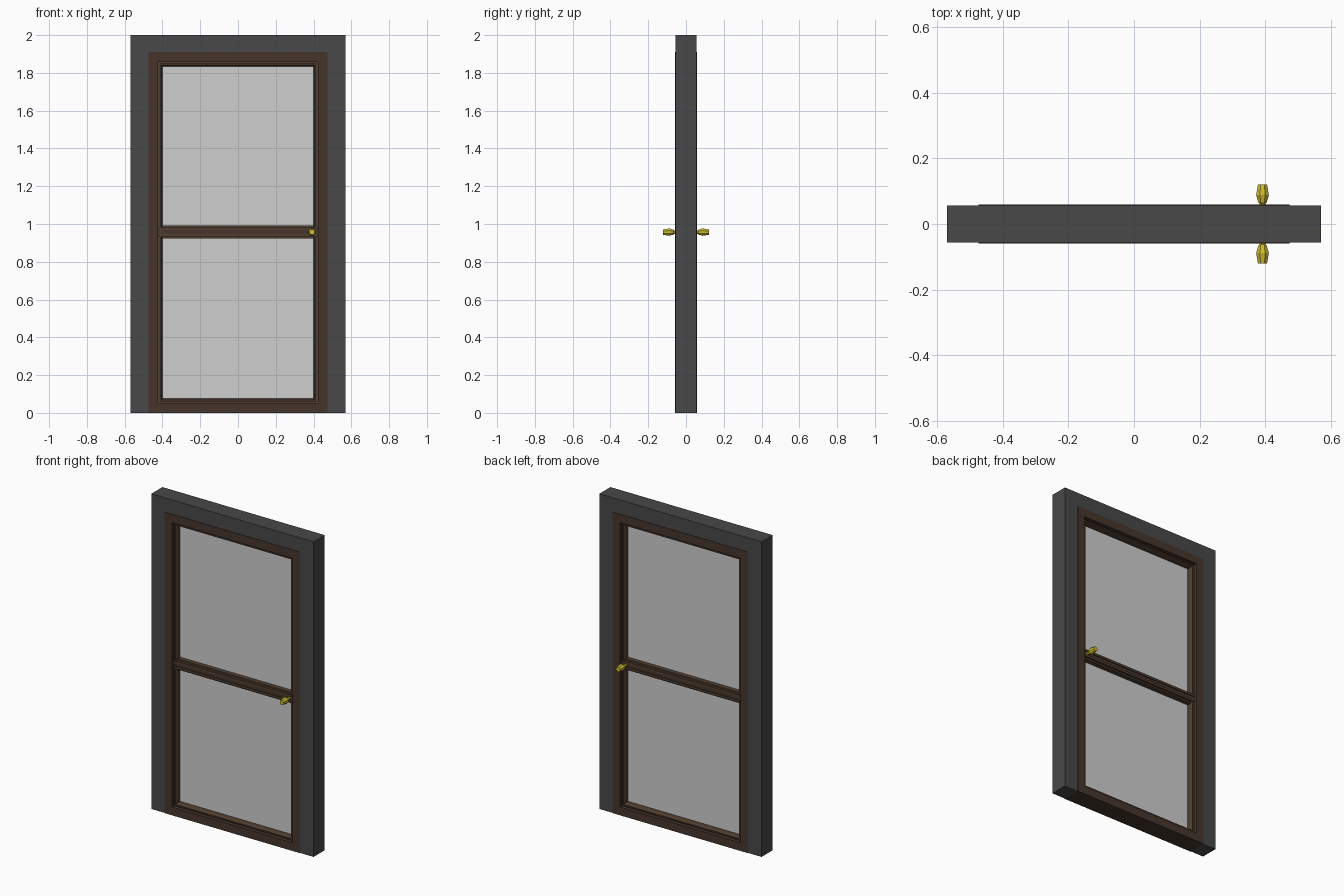
import bpy, bmesh, math
from mathutils import Matrix

if "Cube" in bpy.data.objects:
    bpy.data.objects.remove(bpy.data.objects["Cube"])


def material(name, r, g, b):
    m = bpy.data.materials.new(name)
    m.diffuse_color = (r, g, b, 1)
    m.use_nodes = True
    m.node_tree.nodes["Principled BSDF"].inputs["Base Color"].default_value = m.diffuse_color
    return m


CHARCOAL = material("charcoal", 0.065, 0.065, 0.065)
BROWN = material("dark brown", 0.062, 0.036, 0.025)
BEAD = material("mid brown", 0.085, 0.050, 0.031)
GLASS = material("grey glass", 0.62, 0.62, 0.62)
GOLD = material("gold", 0.62, 0.50, 0.03)


def finish(name, bm, mat):
    bmesh.ops.recalc_face_normals(bm, faces=bm.faces)
    me = bpy.data.meshes.new(name)
    bm.to_mesh(me)
    bm.free()
    me.materials.append(mat)
    ob = bpy.data.objects.new(name, me)
    bpy.context.collection.objects.link(ob)
    return ob


def box(name, x0, x1, y0, y1, z0, z1, mat):
    bm = bmesh.new()
    bmesh.ops.create_cube(bm, size=1)
    for v in bm.verts:
        v.co = ((x0 + x1) / 2 + v.co.x * (x1 - x0),
                (y0 + y1) / 2 + v.co.y * (y1 - y0),
                (z0 + z1) / 2 + v.co.z * (z1 - z0))
    return finish(name, bm, mat)


def ring(name, hx, z0, z1, profile, mat):
    """Rectangular moulding: profile is a closed loop of (inset, y)."""
    bm = bmesh.new()
    loops = [[bm.verts.new(p) for p in (
        (-hx + i, y, z0 + i), (hx - i, y, z0 + i),
        (hx - i, y, z1 - i), (-hx + i, y, z1 - i))] for i, y in profile]
    for a, b in zip(loops, loops[1:] + loops[:1]):
        for k in range(4):
            n = (k + 1) % 4
            bm.faces.new((a[k], a[n], b[n], b[k]))
    return finish(name, bm, mat)


def both_sides(half):
    """Complete a front half profile with its mirrored back half."""
    return half + [(i, -y) for i, y in reversed(half)]


# Outer surround: legs and head, open at the bottom
W, D = 0.57, 0.056
bm = bmesh.new()
outline = [(-W, 0), (-0.475, 0), (-0.475, 1.91), (0.475, 1.91),
           (0.475, 0), (W, 0), (W, 2), (-W, 2)]
face = bm.faces.new([bm.verts.new((x, -D, z)) for x, z in outline])
ext = bmesh.ops.extrude_face_region(bm, geom=[face])
for g in ext["geom"]:
    if isinstance(g, bmesh.types.BMVert):
        g.co.y = D
finish("surround", bm, CHARCOAL)

# Door frame and the stepped bead inside it
ring("door_frame", 0.475, 0, 1.91, both_sides([(0, -0.059), (0.052, -0.059)]), BROWN)
ring("glazing_bead", 0.424, 0.051, 1.859, both_sides(
    [(0, -0.036), (0.010, -0.036), (0.010, -0.046), (0.018, -0.046),
     (0.024, -0.030)]), BEAD)

# Middle rail with a bead along its top and bottom edges
ZM = 0.957
box("middle_rail", -0.424, 0.424, -0.044, 0.044, ZM - 0.022, ZM + 0.022, BROWN)
for s, label in ((1, "upper"), (-1, "lower")):
    a, b = sorted((ZM + s * 0.010, ZM + s * 0.024))
    box(label + "_rail_bead", -0.415, 0.415, -0.050, 0.050, a, b, BEAD)
    a, b = sorted((ZM + s * 0.022, ZM + s * 0.034))
    box(label + "_rail_edge", -0.405, 0.405, -0.036, 0.036, a, b, BEAD)

# Glass panes
box("lower_pane", -0.402, 0.402, -0.008, 0.008, 0.073, 0.926, GLASS)
box("upper_pane", -0.402, 0.402, -0.008, 0.008, 0.988, 1.837, GLASS)

# Knobs front and back: low-poly turned profile (radius, distance from centre)
KNOB = [(0.010, 0.040), (0.010, 0.063), (0.014, 0.066), (0.021, 0.088),
        (0.015, 0.121)]
SIDES = 8
for s, label in ((-1, "front_knob"), (1, "back_knob")):
    bm = bmesh.new()
    rings = []
    for r, d in KNOB:
        rings.append([bm.verts.new((
            0.392 + r * math.cos(2 * math.pi * (k + 0.5) / SIDES), s * d,
            ZM + r * math.sin(2 * math.pi * (k + 0.5) / SIDES)))
            for k in range(SIDES)])
    for a, b in zip(rings, rings[1:]):
        for k in range(SIDES):
            n = (k + 1) % SIDES
            bm.faces.new((a[k], a[n], b[n], b[k]))
    bm.faces.new(rings[0])
    bm.faces.new(rings[-1])
    finish(label, bm, GOLD)
